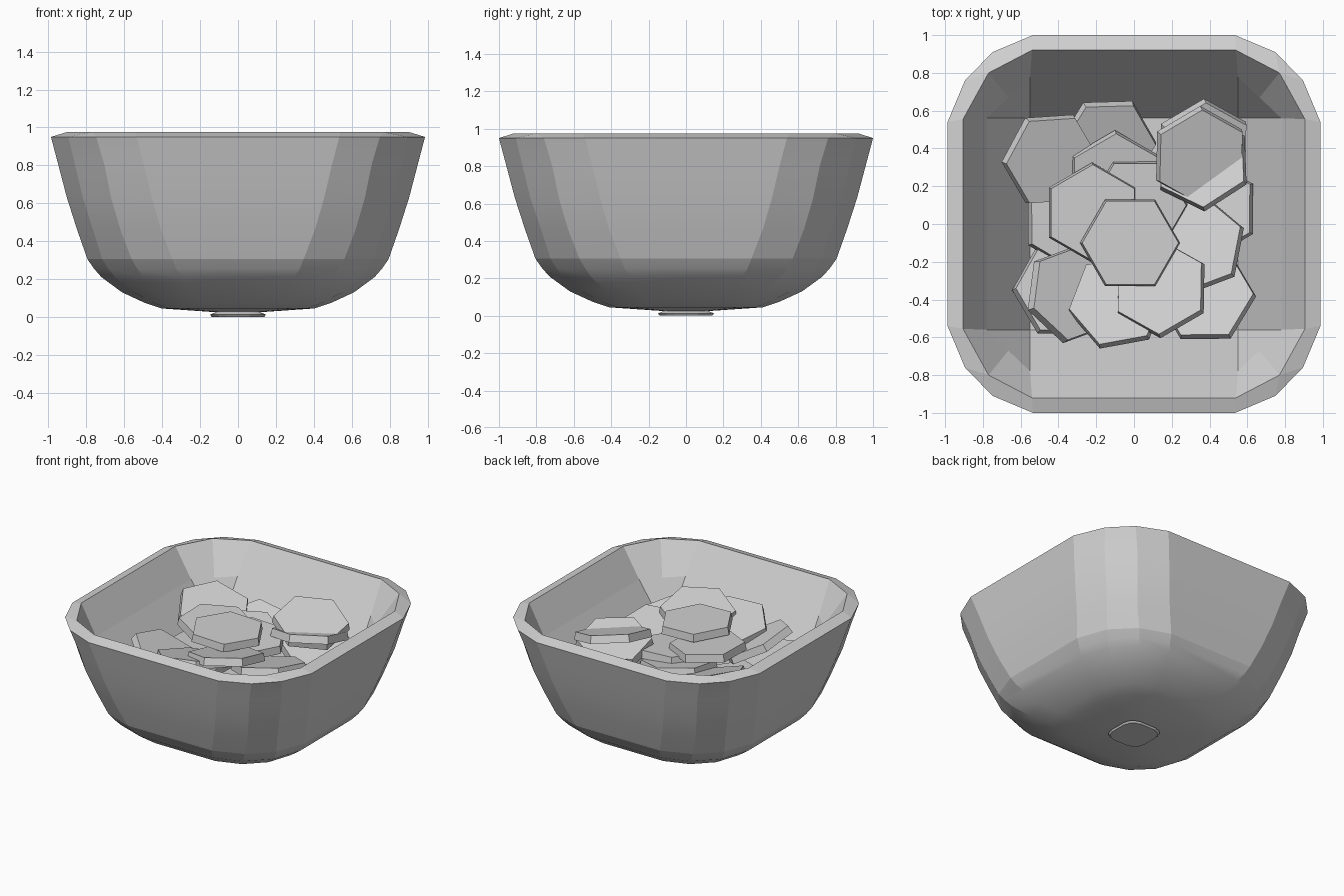
import bpy, bmesh, math
from mathutils import Vector

if "Cube" in bpy.data.objects:
    bpy.data.objects.remove(bpy.data.objects["Cube"])

grey = bpy.data.materials.new("pale grey")
grey.diffuse_color = (0.64, 0.64, 0.64, 1)
grey.use_nodes = True
grey.node_tree.nodes["Principled BSDF"].inputs["Base Color"].default_value = grey.diffuse_color


def finish(name, bm):
    mesh = bpy.data.meshes.new(name)
    bmesh.ops.remove_doubles(bm, verts=bm.verts, dist=0.0005)
    bmesh.ops.recalc_face_normals(bm, faces=bm.faces)
    bm.to_mesh(mesh)
    bm.free()
    mesh.materials.append(grey)
    ob = bpy.data.objects.new(name, mesh)
    bpy.context.collection.objects.link(ob)
    return ob


def ring(bm, corner, z):
    """Mirror the four points of one corner into a closed ring."""
    loop = []
    for sx, sy in ((1, 1), (1, -1), (-1, -1), (-1, 1)):
        pts = corner if sx * sy > 0 else corner[::-1]
        loop += [bm.verts.new((x * sx, y * sy, z)) for x, y in pts]
    return loop


def rounded(r, flat, mid):
    """Corner of a rounded square, slightly narrower in x."""
    return [(flat * 0.99, r), (mid * 0.985, r * 0.91 if r > 0.9 else r * 0.9),
            (r * 0.895 if r > 0.9 else r * 0.89, mid), (r * 0.987, flat)]


def skin(bm, rings):
    for a, b in zip(rings, rings[1:]):
        for i in range(len(a)):
            j = (i + 1) % len(a)
            bm.faces.new((a[i], a[j], b[j], b[i]))


# bowl: small foot, rounded outer wall, rim, angular inner wall
bm = bmesh.new()
outer = [(0.0, 0.14, 0.06, 0.10), (0.012, 0.15, 0.065, 0.11),
         (0.025, 0.12, 0.05, 0.09), (0.045, 0.41, 0.17, 0.29),
         (0.075, 0.50, 0.20, 0.35), (0.13, 0.62, 0.25, 0.43),
         (0.21, 0.73, 0.30, 0.51), (0.255, 0.77, 0.33, 0.54),
         (0.305, 0.805, 0.35, 0.57), (0.46, 0.86, 0.41, 0.63),
         (0.63, 0.915, 0.46, 0.68), (0.80, 0.96, 0.50, 0.715),
         (0.95, 1.0, 0.54, 0.76)]
rings = [ring(bm, rounded(r, f, m), z) for z, r, f, m in outer]
bm.faces.new(rings[0])
mid = (0.665, 0.67)
rings.append(ring(bm, [(0.54, 0.92), (0.77, 0.80), (0.77, 0.80), (0.905, 0.555)], 0.975))
rings.append(ring(bm, [(0.55, 0.78), mid, mid, (0.78, 0.56)], 0.76))
rings.append(ring(bm, [(0.55, 0.56)] * 4, 0.42))
skin(bm, rings)
bm.faces.new(rings[-1][::4])
bmesh.ops.dissolve_degenerate(bm, dist=0.0005, edges=bm.edges)
bowl = finish("bowl", bm)
bpy.context.view_layer.objects.active = bowl
bowl.select_set(True)
bpy.ops.object.shade_smooth_by_angle(angle=math.radians(14))
# the inside of the bowl is faceted
for p in bowl.data.polygons:
    if p.center.z > 0.3 and p.normal.z > 0.1:
        p.use_smooth = False

# hexagonal crisps: x, y, z, turn in degrees, lean in x and y
crisps = [
    (-0.02, -0.10, 0.85, 0, 0.03, 0.0),
    (-0.22, 0.06, 0.79, 30, 0.07, -0.02),
    (-0.44, 0.34, 0.735, 2, 0.32, -0.2),
    (0.35, 0.36, 0.84, 30, 0.22, -0.22),
    (0.36, 0.33, 0.77, 33, -0.12, 0.25),
    (0.37, 0.40, 0.66, 30, 0.2, -0.25),
    (0.14, -0.34, 0.80, 30, -0.15, 0.22),
    (-0.09, -0.41, 0.75, 10, -0.1, 0.25),
    (0.38, -0.38, 0.64, 0, -0.1, 0.28),
    (-0.33, -0.37, 0.69, 20, 0.5, 0.15),
    (-0.38, -0.35, 0.58, 0, 0.2, 0.18),
    (0.33, -0.11, 0.69, 20, -0.18, 0.2),
    (-0.14, 0.42, 0.64, 0, 0.2, -0.32),
    (-0.10, 0.23, 0.69, 30, 0.12, -0.15),
    (0.02, 0.10, 0.73, 0, 0.05, -0.05),
    (-0.33, 0.02, 0.56, 30, 0.2, 0.05),
    (0.40, 0.08, 0.58, 30, -0.18, 0.05),
]
for n, (x, y, z, turn, lx, ly) in enumerate(crisps):
    bm = bmesh.new()
    bmesh.ops.create_cone(bm, cap_ends=True, segments=6, radius1=0.265,
                          radius2=0.255, depth=0.055)
    ob = finish("crisp_%02d" % (n + 1), bm)
    up = Vector((0, 0, 1))
    a = math.radians(turn + 90)
    spin = Vector((1, 0, 0)).rotation_difference(Vector((math.cos(a), math.sin(a), 0)))
    ob.rotation_mode = 'QUATERNION'
    ob.rotation_quaternion = up.rotation_difference(Vector((lx, ly, 1))) @ spin
    ob.location = (x, y, z - 0.025)
